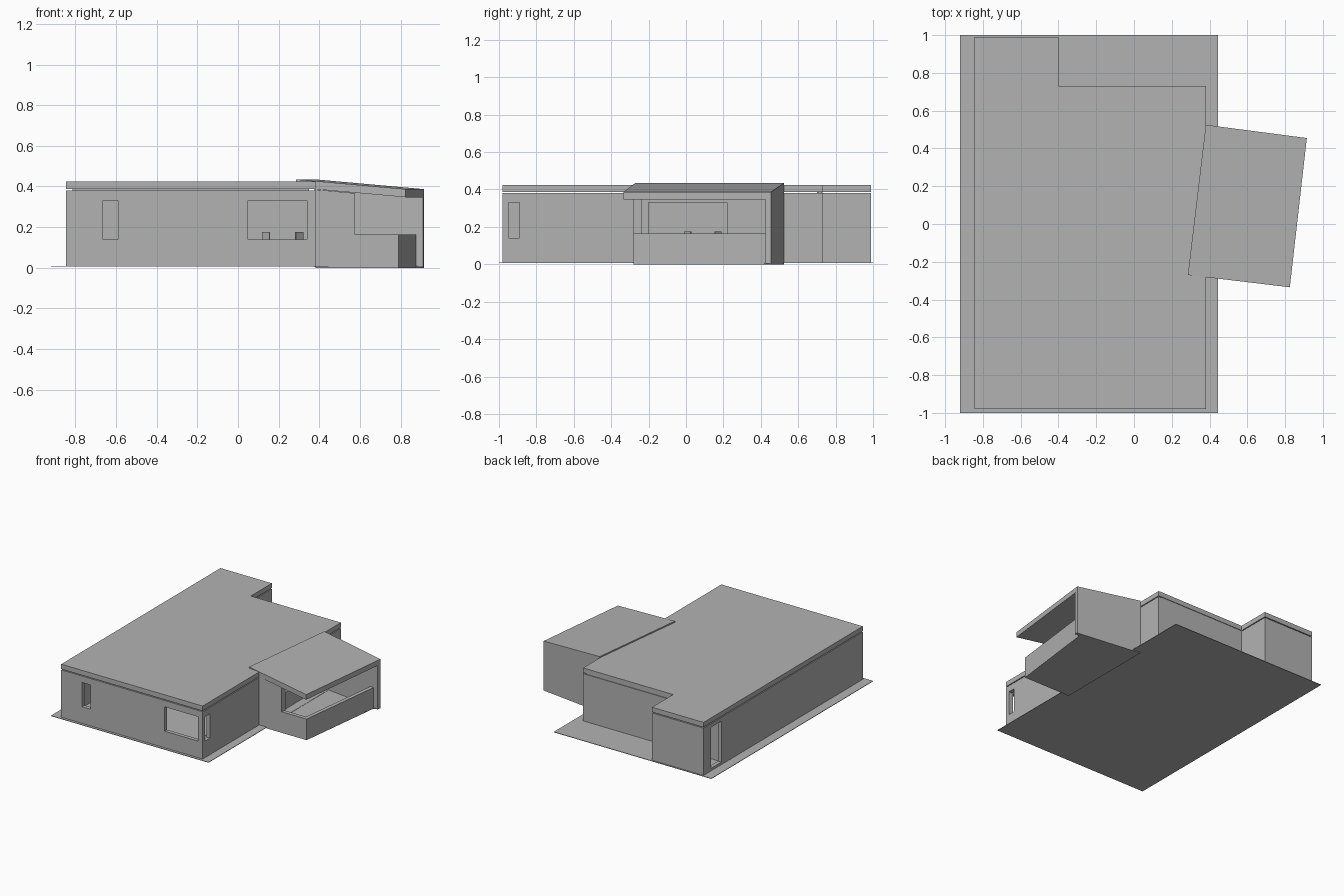
import bpy, bmesh, math
from mathutils import Vector

cube = bpy.data.objects.get("Cube")
if cube:
    bpy.data.objects.remove(cube, do_unlink=True)

grey = bpy.data.materials.new("plain_grey")
grey.use_nodes = True
grey.diffuse_color = (0.45, 0.45, 0.45, 1)
grey.node_tree.nodes["Principled BSDF"].inputs["Base Color"].default_value = (0.45, 0.45, 0.45, 1)


def finish(name, bm):
    bmesh.ops.recalc_face_normals(bm, faces=bm.faces)
    mesh = bpy.data.meshes.new(name)
    bm.to_mesh(mesh)
    bm.free()
    mesh.materials.append(grey)
    ob = bpy.data.objects.new(name, mesh)
    bpy.context.collection.objects.link(ob)
    return ob


def prism(name, outline, low, high):
    """Upright prism; low and high are one height or one per corner."""
    n = len(outline)
    low = low if isinstance(low, list) else [low] * n
    high = high if isinstance(high, list) else [high] * n
    bm = bmesh.new()
    bottom = [bm.verts.new((x, y, z)) for (x, y), z in zip(outline, low)]
    top = [bm.verts.new((x, y, z)) for (x, y), z in zip(outline, high)]
    bm.faces.new(bottom[::-1])
    bm.faces.new(top)
    for i in range(n):
        j = (i + 1) % n
        bm.faces.new((bottom[i], bottom[j], top[j], top[i]))
    return finish(name, bm)


def box(name, x0, x1, y0, y1, z0, z1):
    return prism(name, [(x0, y0), (x1, y0), (x1, y1), (x0, y1)], z0, z1)


def cut(target, cutter):
    mod = target.modifiers.new("cut", 'BOOLEAN')
    mod.operation = 'DIFFERENCE'
    mod.solver = 'EXACT'
    mod.object = cutter
    bpy.context.view_layer.update()
    graph = bpy.context.evaluated_depsgraph_get()
    mesh = bpy.data.meshes.new_from_object(target.evaluated_get(graph))
    target.modifiers.clear()
    target.data = mesh
    bpy.data.objects.remove(cutter, do_unlink=True)


def house_outline(t):
    """L-shaped plan, shrunk inward by t."""
    left, right, front, back = -0.845 + t, 0.38 - t, -0.98 + t, 0.99 - t
    return [(left, front), (right, front), (right, 0.73 - t),
            (-0.4 - t, 0.73 - t), (-0.4 - t, back), (left, back)]


# Ground slab, hollow house shell and flat roof
box("ground_slab", -0.92, 0.445, -1, 1, 0.006, 0.01)
walls = prism("house_walls", house_outline(0), 0.01, 0.38)
cut(walls, prism("room_cutter", house_outline(0.03), -0.1, 0.5))
prism("main_roof", house_outline(0), 0.387, 0.425)
box("cross_wall", -0.815, -0.4, 0.70, 0.73, 0.01, 0.387)
box("rear_wall_cap", -0.4, 0.35, 0.705, 0.725, 0.38, 0.387)

# Window and door openings
openings = [
    (-0.665, -0.59, -1.1, -0.9, 0.14, 0.33),
    (0.05, 0.34, -1.1, -0.9, 0.14, 0.33),
    (0.3, 0.5, -0.95, -0.89, 0.14, 0.33),
    (0.3, 0.5, -0.2, 0.22, 0.14, 0.33),
    (-0.9, -0.8, 0.77, 0.90, 0.03, 0.35),
]
for o in openings:
    cut(walls, box("opening_cutter", *o))

# Slanted porch: floor, sloping roof and walls
floor_plan = [(0.38, -0.28), (0.79, -0.28), (0.875, 0.42), (0.915, 0.455), (0.38, 0.525)]
prism("porch_floor", floor_plan, 0, 0.008)
prism("porch_roof", [(0.285, -0.27), (0.825, -0.335), (0.915, 0.455), (0.38, 0.525)],
      [0.395, 0.347, 0.347, 0.395], [0.435, 0.387, 0.387, 0.435])
prism("porch_end_wall", [(0.376, 0.495), (0.911, 0.425), (0.915, 0.455), (0.38, 0.525)],
      0.004, [0.395, 0.347, 0.347, 0.395])
prism("porch_side_panel", [(0.38, -0.28), (0.575, -0.28), (0.575, -0.235), (0.38, -0.235)],
      0.004, [0.385, 0.367, 0.367, 0.385])
prism("porch_low_wall", [(0.575, -0.28), (0.79, -0.28), (0.875, 0.425), (0.845, 0.43),
                         (0.764, -0.25), (0.575, -0.25)], 0, 0.165)

# Round table with four chairs
TABLE = Vector((0.22, 0.09))
bm = bmesh.new()
for radius, depth, z in ((0.075, 0.01, 0.135), (0.012, 0.125, 0.07)):
    made = bmesh.ops.create_cone(bm, cap_ends=True, segments=24, radius1=radius,
                                 radius2=radius, depth=depth)
    bmesh.ops.translate(bm, verts=made["verts"], vec=(TABLE.x, TABLE.y, z))
finish("round_table", bm)

for i in range(4):
    a = math.radians(90 * i + 45)
    c = TABLE + Vector((math.cos(a), math.sin(a))) * 0.09
    for part, size, off, z in (("seat", (0.05, 0.05), 0, 0.08),
                               ("back", (0.006, 0.05), 0.025, 0.13)):
        ob = box("chair_" + part, -size[0] / 2 + off, size[0] / 2 + off,
                 -size[1] / 2, size[1] / 2, z - 0.07 if part == "seat" else z - 0.045, z + 0.045 if part == "back" else z)
        ob.location = (c.x, c.y, 0)
        ob.rotation_euler.z = a

# Sofa by the front side window
box("sofa_seat", 0.24, 0.345, -0.90, -0.65, 0.01, 0.07)
box("sofa_back", 0.315, 0.345, -0.90, -0.65, 0.07, 0.125)
